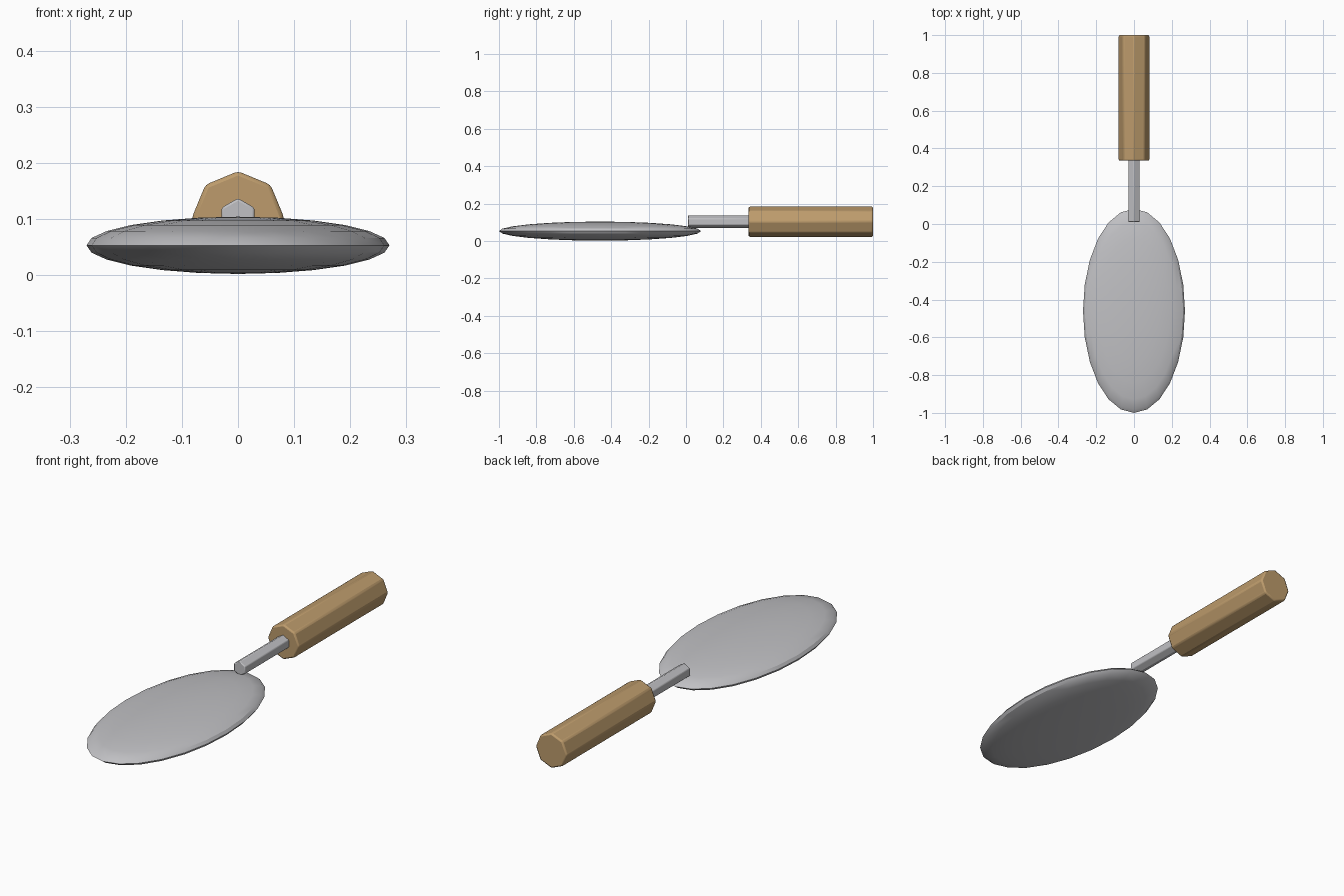
import bpy, math

cube = bpy.data.objects.get("Cube")
if cube:
    bpy.data.objects.remove(cube, do_unlink=True)


def material(name, color):
    mat = bpy.data.materials.new(name)
    mat.use_nodes = True
    mat.diffuse_color = color
    bsdf = next(n for n in mat.node_tree.nodes if n.type == 'BSDF_PRINCIPLED')
    bsdf.inputs["Base Color"].default_value = color
    bsdf.inputs["Roughness"].default_value = 0.6
    return mat


steel = material("steel", (0.53, 0.53, 0.55, 1))
wood = material("wood", (0.51, 0.33, 0.15, 1))


def finish(name, mat, bevel=0):
    """Name, colour, bevel and shade the active object."""
    obj = bpy.context.object
    obj.name = obj.data.name = name
    obj.data.materials.append(mat)
    bpy.ops.object.transform_apply(location=False, rotation=True, scale=True)
    if bevel:
        mod = obj.modifiers.new("Bevel", 'BEVEL')
        mod.width = bevel
        mod.segments = 2
        mod.limit_method = 'ANGLE'
    bpy.ops.object.shade_smooth_by_angle(angle=math.radians(30))
    return obj


def rod(name, sides, radius, y0, y1, z, mat, bevel):
    """Prism along y with one corner pointing up."""
    bpy.ops.mesh.primitive_cylinder_add(
        vertices=sides, radius=radius, depth=y1 - y0,
        location=(0, (y0 + y1) / 2, z), rotation=(math.pi / 2, 0, 0))
    return finish(name, mat, bevel)


# Blade: flattened oval lens
bpy.ops.mesh.primitive_uv_sphere_add(segments=24, ring_count=12, radius=1,
                                     location=(0, -0.46, 0.053))
bpy.context.object.scale = (0.27, 0.54, 0.051)
finish("blade", steel)

# Shaft: thin hexagonal neck resting on the blade
rod("shaft", 6, 0.034, 0.01, 0.36, 0.103, steel, 0.004)

# Handle: thick octagonal grip
rod("handle", 8, 0.082, 0.335, 1.0, 0.103, wood, 0.007)
